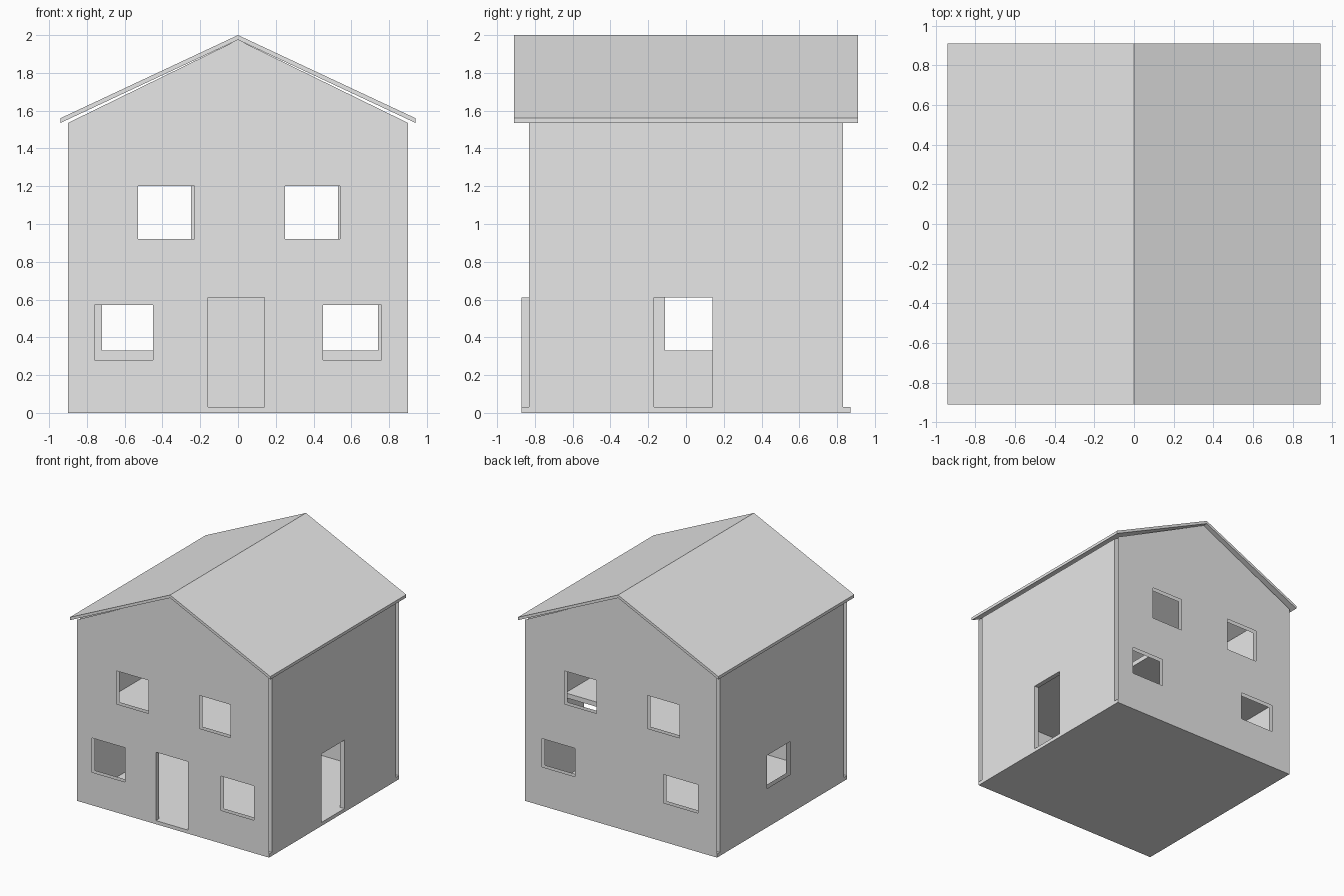
import bpy
import bmesh
from mathutils import Vector

cube = bpy.data.objects.get("Cube")
if cube:
    bpy.data.objects.remove(cube, do_unlink=True)

grey = bpy.data.materials.new("plain_grey")
grey.use_nodes = True
grey.diffuse_color = (0.8, 0.8, 0.8, 1)
grey.node_tree.nodes["Principled BSDF"].inputs["Base Color"].default_value = (0.8, 0.8, 0.8, 1)

HALF_X, HALF_Y, SKIN = 0.9, 0.87, 0.04
BASE, EAVE, PEAK = 0.03, 1.535, 1.975


def finish(name, bm):
    mesh = bpy.data.meshes.new(name)
    bm.to_mesh(mesh)
    bm.free()
    mesh.materials.append(grey)
    obj = bpy.data.objects.new(name, mesh)
    bpy.context.collection.objects.link(obj)
    return obj


def prism(name, points, direction):
    """Solid made by sweeping a flat outline along a direction."""
    bm = bmesh.new()
    face = bm.faces.new([bm.verts.new(p) for p in points])
    swept = bmesh.ops.extrude_face_region(bm, geom=[face], use_keep_orig=True)
    moved = [g for g in swept["geom"] if isinstance(g, bmesh.types.BMVert)]
    bmesh.ops.translate(bm, verts=moved, vec=direction)
    bmesh.ops.recalc_face_normals(bm, faces=bm.faces)
    return finish(name, bm)


def add_face(bm, points, normal):
    face = bm.faces.new([bm.verts.new(p) for p in points])
    face.normal_update()
    if face.normal.dot(normal) < 0:
        face.normal_flip()
    return face


def skin(bm, outline, place, normal, openings):
    """One wall sheet, cut along the edges of each opening."""
    part = bmesh.new()
    add_face(part, [place(u, z) for u, z in outline], normal)
    along = place(1, 0) - place(0, 0)
    up = Vector((0, 0, 1))
    for u0, u1, z0, z1 in openings:
        for u in (u0, u1):
            geom = part.verts[:] + part.edges[:] + part.faces[:]
            bmesh.ops.bisect_plane(part, geom=geom, plane_co=place(u, 0), plane_no=along)
        for z in (z0, z1):
            geom = part.verts[:] + part.edges[:] + part.faces[:]
            bmesh.ops.bisect_plane(part, geom=geom, plane_co=place(0, z), plane_no=up)
    gone = []
    for face in part.faces:
        c = face.calc_center_median()
        u = c.dot(along)
        if any(u0 < u < u1 and z0 < c.z < z1 for u0, u1, z0, z1 in openings):
            gone.append(face)
    bmesh.ops.delete(part, geom=gone, context='FACES')
    temp = bpy.data.meshes.new("sheet")
    part.to_mesh(temp)
    part.free()
    bm.from_mesh(temp)
    bpy.data.meshes.remove(temp)


def wall(name, outline, outward, distance, windows, door=None):
    """Hollow wall: outer and inner sheets, with lined door reveals."""
    bm = bmesh.new()
    out = Vector(outward)
    along = Vector((abs(out.y), abs(out.x), 0))

    def at(d):
        return lambda u, z: along * u + out * d + Vector((0, 0, z))

    outer, inner = at(distance), at(distance - SKIN)
    openings = windows + ([door] if door else [])
    skin(bm, outline, outer, out, openings)
    skin(bm, outline, inner, -out, openings)
    if door:
        u0, u1, z0, z1 = door
        for (a, za), (b, zb), n in (((u0, z0), (u0, z1), along),
                                    ((u1, z0), (u1, z1), -along),
                                    ((u0, z1), (u1, z1), Vector((0, 0, -1)))):
            add_face(bm, [outer(a, za), outer(b, zb), inner(b, zb), inner(a, za)], n)
    return finish(name, bm)


# Walls
gable = [(-HALF_X, BASE), (HALF_X, BASE), (HALF_X, EAVE), (0, PEAK), (-HALF_X, EAVE)]
side_y = HALF_Y - SKIN
side = [(-side_y, BASE), (side_y, BASE), (side_y, EAVE), (-side_y, EAVE)]

wall("front_wall", gable, (0, -1, 0), HALF_Y,
     [(-0.53, -0.23, 0.92, 1.2), (0.25, 0.54, 0.92, 1.2),
      (-0.76, -0.45, 0.28, 0.57), (0.45, 0.76, 0.28, 0.57)],
     door=(-0.16, 0.14, BASE, 0.61))
wall("back_wall", gable, (0, 1, 0), HALF_Y,
     [(-0.55, -0.25, 0.92, 1.2), (0.23, 0.53, 0.92, 1.2),
      (-0.72, -0.4, 0.33, 0.57), (0.43, 0.74, 0.33, 0.57)])
wall("left_wall", side, (1, 0, 0), HALF_X, [], door=(-0.17, 0.14, BASE, 0.61))
wall("right_wall", side, (-1, 0, 0), HALF_X, [(-0.11, 0.2, 0.33, 0.61)])

# Ground floor slab
prism("ground_floor",
      [(-HALF_X, -HALF_Y, 0), (HALF_X, -HALF_Y, 0), (HALF_X, HALF_Y, 0), (-HALF_X, HALF_Y, 0)],
      (0, 0, BASE))

# Upper floor slab with a stair opening in one corner
fx, fy = HALF_X - SKIN, HALF_Y - SKIN
prism("upper_floor",
      [(x, y, 0.7) for x, y in ((-fx, -fy), (fx, -fy), (fx, 0.385), (0.4, 0.385),
                                (0.4, fy), (-fx, fy))],
      (0, 0, 0.04))

# Overhanging pitched roof
prism("roof",
      [(x, -0.91, z) for x, z in ((-0.94, 1.56), (0, 2), (0.94, 1.56),
                                  (0.94, EAVE), (0, PEAK), (-0.94, EAVE))],
      (0, 1.82, 0))
